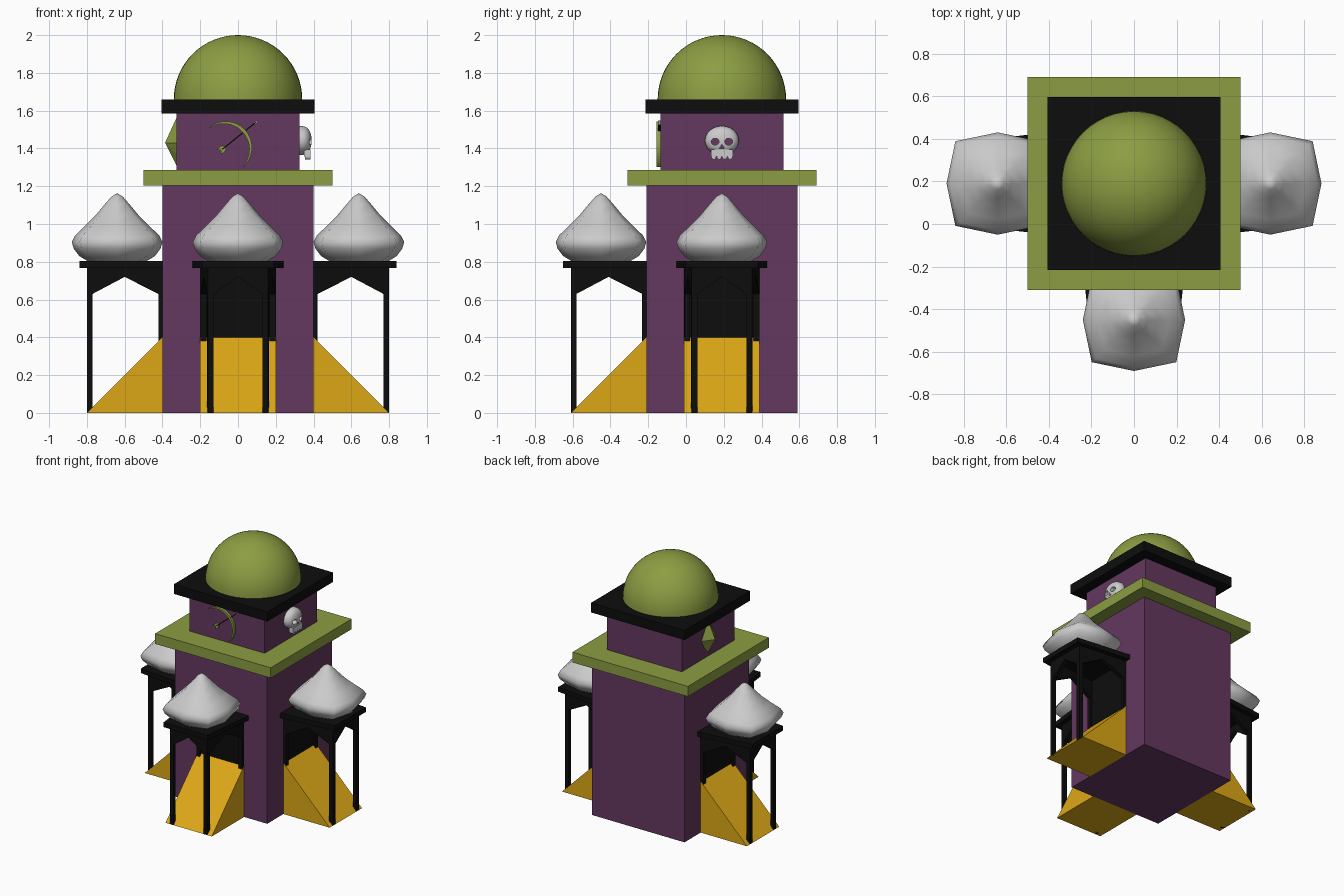
import bpy, bmesh
from math import sin, cos, pi, radians
from mathutils import Matrix, Vector

if "Cube" in bpy.data.objects:
    bpy.data.objects.remove(bpy.data.objects["Cube"])

CY = 0.19  # tower axis in y


def mat(name, rgb):
    m = bpy.data.materials.new(name)
    m.diffuse_color = (*rgb, 1)
    m.use_nodes = True
    m.node_tree.nodes["Principled BSDF"].inputs["Base Color"].default_value = m.diffuse_color
    return m


PURPLE = mat("purple", (0.13, 0.04, 0.115))
GREEN = mat("green", (0.26, 0.34, 0.055))
BLACK = mat("black", (0.004, 0.004, 0.004))
GOLD = mat("gold", (0.72, 0.39, 0.008))


def finish(name, bm, material=None, M=None, smooth=False):
    bmesh.ops.recalc_face_normals(bm, faces=bm.faces)
    me = bpy.data.meshes.new(name)
    if M is not None:
        bm.transform(M)
    for f in bm.faces:
        f.smooth = smooth and len(f.verts) <= 4
    bm.to_mesh(me)
    bm.free()
    ob = bpy.data.objects.new(name, me)
    bpy.context.collection.objects.link(ob)
    if material:
        me.materials.append(material)
    return ob


def prism(name, pts, offset, material=None, M=None):
    """Extrude a flat polygon along an offset vector."""
    bm = bmesh.new()
    f = bm.faces.new([bm.verts.new(p) for p in pts])
    new = bmesh.ops.extrude_face_region(bm, geom=[f], use_keep_orig=True)["geom"]
    bmesh.ops.translate(bm, vec=Vector(offset),
                        verts=[v for v in new if isinstance(v, bmesh.types.BMVert)])
    return finish(name, bm, material, M)


def box(name, x, y, z, material=None, M=None):
    pts = [(x[0], y[0], z[0]), (x[1], y[0], z[0]), (x[1], y[1], z[0]), (x[0], y[1], z[0])]
    return prism(name, pts, (0, 0, z[1] - z[0]), material, M)


def loft(name, rings, n, material, M):
    """Stack of n-sided rings (radius, z, corner factor), closed by a tip."""
    bm = bmesh.new()
    loops = []
    for r, z, k in rings:
        loops.append([bm.verts.new((r * (k if i % 2 else 1) * cos(2 * pi * i / n),
                                    r * (k if i % 2 else 1) * sin(2 * pi * i / n), z))
                      for i in range(n)])
    for a, b in zip(loops, loops[1:]):
        for i in range(n):
            j = (i + 1) % n
            bm.faces.new((a[i], a[j], b[j], b[i]))
    bm.faces.new(loops[0])
    bmesh.ops.remove_doubles(bm, verts=loops[-1], dist=0.003)
    return finish(name, bm, material, M, smooth=True)


def square(name, h, z0, z1, material):
    box(name, (-h, h), (CY - h, CY + h), (z0, z1), material)


# Tower stack
square("tower_body", 0.40, 0, 1.205, PURPLE)
square("lower_cornice", 0.50, 1.205, 1.285, GREEN)
square("upper_block", 0.325, 1.285, 1.585, PURPLE)
square("upper_cornice", 0.405, 1.585, 1.66, BLACK)
AXIS = Matrix.Translation((0, CY, 0))
loft("dome", [(0.34 * cos(a * pi / 32), 1.66 + 0.34 * sin(a * pi / 32), 1) for a in range(17)],
     48, GREEN, AXIS)

# Three porches, built pointing along +x and turned into place
ROOF = [(0.15, 0.80, 1.05), (0.20, 0.83, 1.12), (0.23, 0.87, 1.16), (0.24, 0.905, 1.17),
        (0.222, 0.94, 1.16), (0.17, 0.99, 1.13), (0.115, 1.045, 1.09),
        (0.065, 1.105, 1.04), (0.03, 1.145, 1), (0.001, 1.163, 1)]
FRAME = [(0, 0.38), (0.022, 0.38), (0.022, 0.63), (0.2, 0.72), (0.37, 0.63),
         (0.37, 0), (0.4, 0), (0.4, 0.77), (0, 0.77)]
for side, ang in (("right", 0), ("left", pi), ("front", -pi / 2)):
    M = AXIS @ Matrix.Rotation(ang, 4, 'Z')
    prism(side + "_ramp", [(0.4, -0.2, 0), (0.8, -0.2, 0), (0.4, -0.2, 0.4)], (0, 0.4, 0), GOLD, M)
    box(side + "_doorway", (0.395, 0.404), (-0.2, 0.2), (0.4, 0.77), BLACK, M)
    # side posts with angled brackets, tapering towards the outside
    for s in (-1, 1):
        prism(side + "_side_frame", [(0.4 + u, s * (0.2 - 0.1 * u), z) for u, z in FRAME],
              (0, -s * 0.03, 0), BLACK, M)
    prism(side + "_outer_bracket",
          [(0.77, v, z) for v, z in ((-0.15, 0.77), (-0.15, 0.63), (-0.13, 0.63), (0, 0.72),
                                     (0.13, 0.63), (0.15, 0.63), (0.15, 0.77))],
          (0.03, 0, 0), BLACK, M)
    prism(side + "_porch_slab", [(0.4, -0.24, 0.767), (0.84, -0.19, 0.767), (0.84, 0.19, 0.767),
                                 (0.4, 0.24, 0.767)], (0, 0, 0.036), BLACK, M)
    loft(side + "_porch_roof", ROOF, 8, None, M @ Matrix.Translation((0.64, 0, 0)))

# Front emblem: bow and arrow
FY = CY - 0.325
N = 24
outer, inner = [], []
for i in range(N + 1):
    t = i / N
    a = radians(126 - 171 * t)
    w = 0.002 + 0.007 * sin(pi * t)
    outer.append((-0.07 + (0.137 + w) * cos(a), FY + 0.005, 1.40 + (0.137 + w) * sin(a)))
    inner.append((-0.07 + (0.137 - w) * cos(a), FY + 0.005, 1.40 + (0.137 - w) * sin(a)))
prism("bow", outer + inner[::-1], (0, -0.025, 0), GREEN)
A, B = Vector((-0.10, FY + 0.005, 1.382)), Vector((0.105, FY + 0.005, 1.547))
d = (B - A).normalized()
q = Vector((-d.z, 0, d.x))


def along(name, pts, depth, material=None):
    prism(name, [A + d * u + q * v for u, v in pts], (0, -depth, 0), material)


along("arrow_shaft", [(0.02, -0.003), (0.25, -0.003), (0.25, 0.003), (0.02, 0.003)], 0.018, BLACK)
along("arrow_head", [(0.24, -0.01), (0.264, 0), (0.24, 0.01)], 0.018)
along("arrow_feathers", [(0.012, 0), (0, -0.018), (0.03, -0.018), (0.048, 0),
                         (0.03, 0.018), (0, 0.018)], 0.018, GREEN)

# Left emblem: faceted gem
bm = bmesh.new()
rim = [bm.verts.new((-0.32, CY + y, z)) for y, z in
       ((0, 1.575), (0.055, 1.49), (0.09, 1.43), (0.055, 1.365),
        (0, 1.30), (-0.055, 1.365), (-0.09, 1.43), (-0.055, 1.49))]
tip = bm.verts.new((-0.386, CY, 1.43))
bm.faces.new(rim)
for i in range(8):
    bm.faces.new((rim[i], rim[(i + 1) % 8], tip))
finish("gem_emblem", bm, GREEN)

# Right emblem: skull with cut eye sockets and nose
bm = bmesh.new()
bmesh.ops.create_uvsphere(bm, u_segments=32, v_segments=20, radius=1)
for v in bm.verts:
    x = v.co.x
    v.co = (0.32 + 0.07 * (1 if x > 0 else -1) * abs(x) ** 0.6, CY + 0.09 * v.co.y,
            1.442 + 0.077 * v.co.z)
skull = finish("skull", bm, None, None, smooth=True)


def socket(name, y, z, ry, rz, n):
    c = prism(name, [(0.29, CY + y + ry * sin(2 * pi * i / n), z + rz * cos(2 * pi * i / n))
                     for i in range(n)], (0.2, 0, 0))
    c.hide_render = True
    c.hide_set(True)
    m = skull.modifiers.new(name, 'BOOLEAN')
    m.operation = 'DIFFERENCE'
    m.object = c


socket("left_eye_cutter", -0.036, 1.436, 0.021, 0.018, 16)
socket("right_eye_cutter", 0.036, 1.436, 0.021, 0.018, 16)
socket("nose_cutter", 0, 1.408, 0.014, 0.014, 3)
box("skull_jaw", (0.35, 0.383), (CY - 0.058, CY + 0.058), (1.358, 1.395))
for i in range(4):
    y = CY - 0.0435 + i * 0.029
    prism("tooth", [(0.355, y + 0.013 * cos(a * pi / 8), 1.358 - 0.016 * sin(a * pi / 8))
                    for a in range(9)], (0.028, 0, 0))
